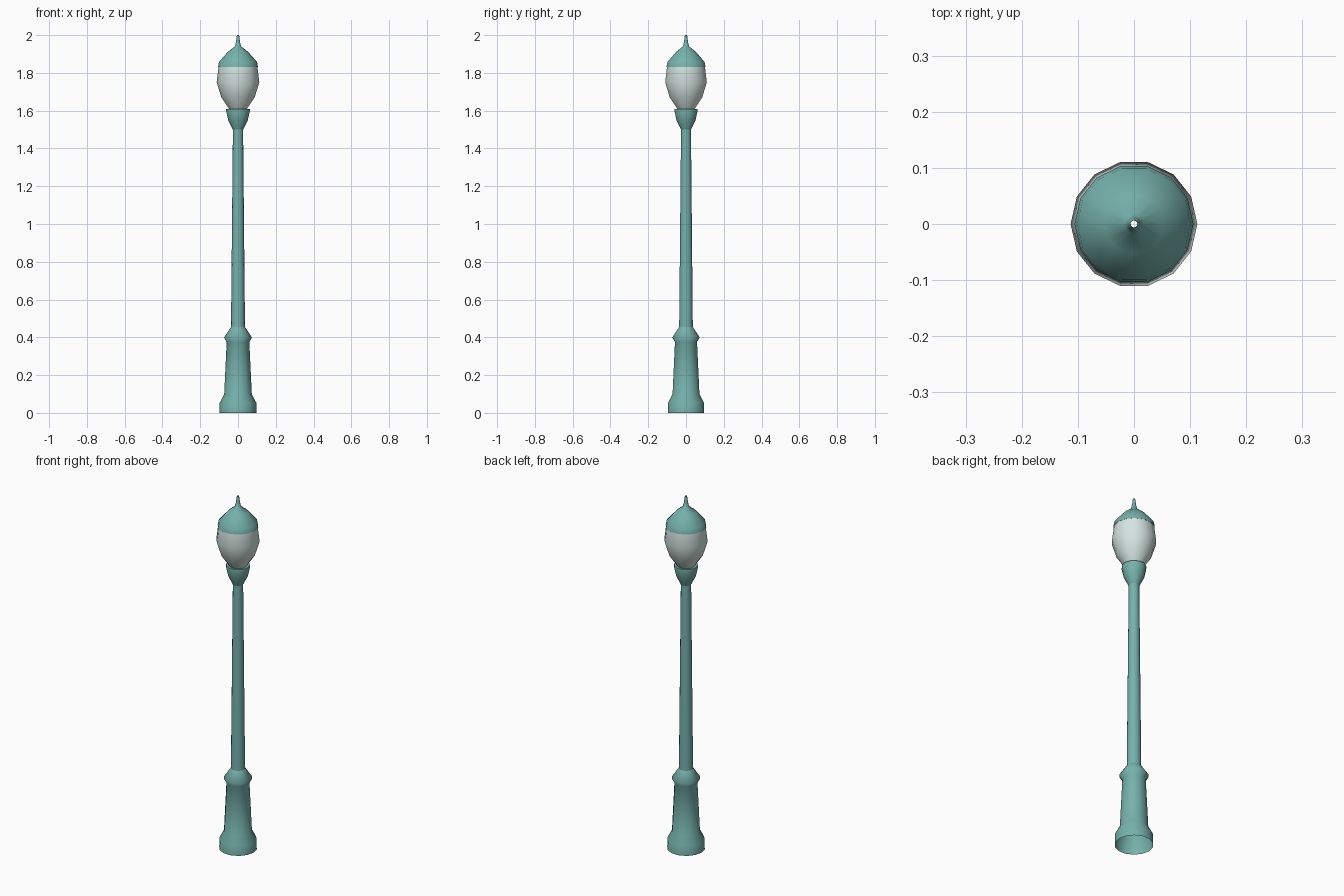
import bpy
import math

cube = bpy.data.objects.get("Cube")
if cube:
    bpy.data.objects.remove(cube, do_unlink=True)

SIDES = 14


def make_material(name, colour):
    mat = bpy.data.materials.new(name)
    mat.use_nodes = True
    mat.diffuse_color = colour
    mat.node_tree.nodes["Principled BSDF"].inputs["Base Color"].default_value = colour
    return mat


def lathe(name, profile, mat):
    """Spin a (radius, height) profile around the z axis, open at both ends."""
    verts, faces = [], []
    for radius, z in profile:
        for i in range(SIDES):
            a = math.tau * i / SIDES
            verts.append((radius * math.cos(a), radius * math.sin(a), z))
    for row in range(len(profile) - 1):
        for i in range(SIDES):
            j = (i + 1) % SIDES
            low, high = row * SIDES, (row + 1) * SIDES
            faces.append((low + i, low + j, high + j, high + i))
    mesh = bpy.data.meshes.new(name)
    mesh.from_pydata(verts, [], faces)
    mesh.materials.append(mat)
    obj = bpy.data.objects.new(name, mesh)
    bpy.context.collection.objects.link(obj)
    bpy.ops.object.select_all(action="DESELECT")
    obj.select_set(True)
    bpy.context.view_layer.objects.active = obj
    bpy.ops.object.shade_smooth_by_angle(angle=math.radians(80))
    return obj


teal = make_material("teal paint", (0.18, 0.44, 0.41, 1))
glass = make_material("frosted glass", (0.66, 0.77, 0.74, 1))

# Flared foot, tapered pedestal and its collar
lathe("base", [(0.098, 0), (0.097, 0.053), (0.073, 0.10), (0.06, 0.375),
               (0.074, 0.40), (0.037, 0.455)], teal)

# Slim tapered post
lathe("post", [(0.037, 0.455), (0.027, 1.50)], teal)

# Cup that holds the globe
lathe("lamp_cup", [(0.027, 1.50), (0.052, 1.55), (0.063, 1.60),
                   (0.062, 1.61), (0.046, 1.608)], teal)

# Frosted globe
lathe("globe", [(0.046, 1.608), (0.088, 1.67), (0.113, 1.75),
                (0.103, 1.832)], glass)

# Domed cap with a finial
lathe("cap", [(0.095, 1.835), (0.106, 1.83), (0.101, 1.857), (0.053, 1.912),
              (0.017, 1.94), (0.011, 1.962), (0.006, 2.0)], teal)
